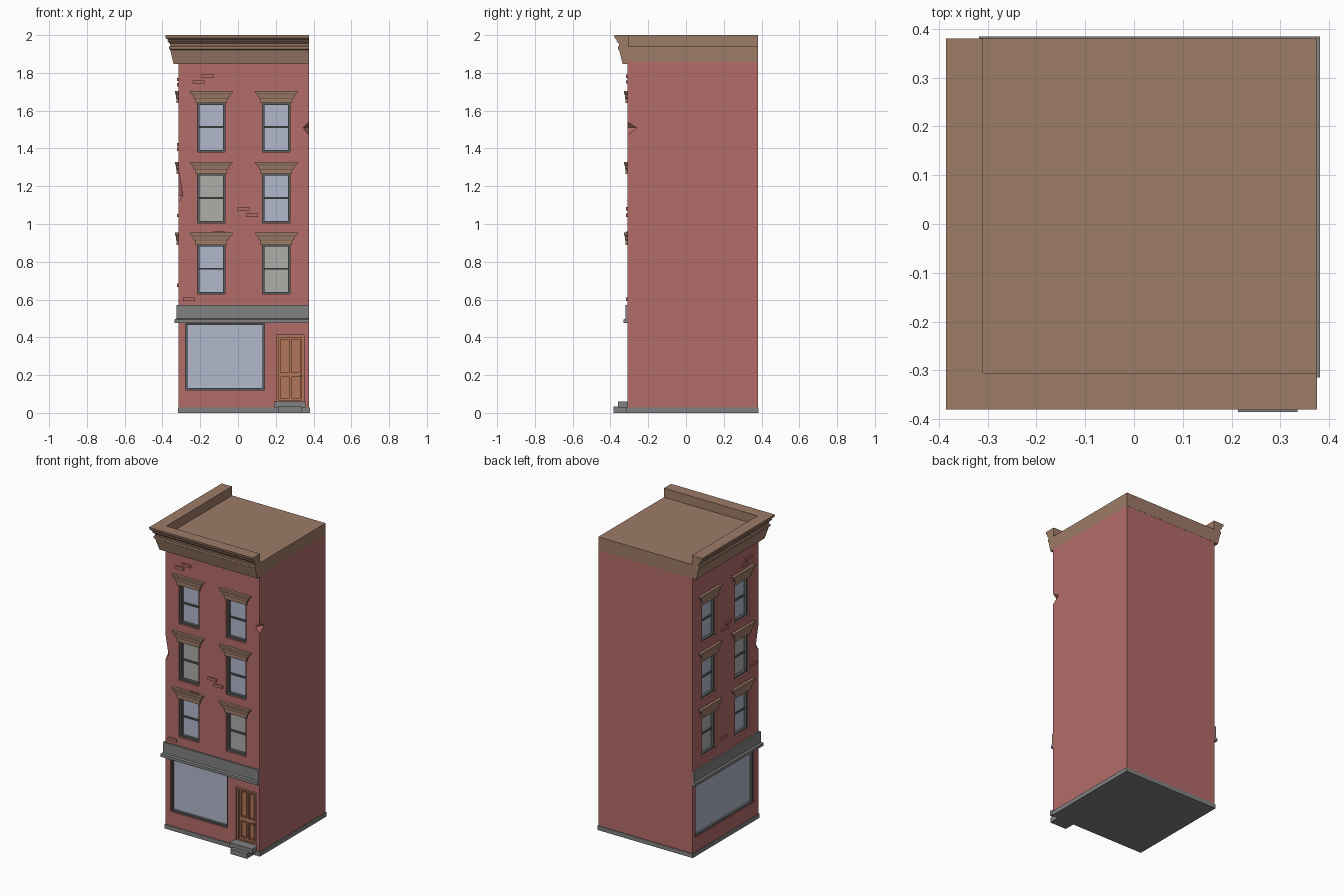
import bpy, bmesh

if "Cube" in bpy.data.objects:
    bpy.data.objects.remove(bpy.data.objects["Cube"])

RED, BROWN = (0.45, 0.15, 0.14), (0.34, 0.20, 0.14)
STONE, DARK = (0.22, 0.22, 0.22), (0.10, 0.11, 0.11)
GLASS, BLIND, WOOD = (0.44, 0.48, 0.60), (0.42, 0.42, 0.40), (0.45, 0.18, 0.10)
X0, X1, Y0, Y1 = -0.315, 0.375, -0.31, 0.38   # wall planes
mats = {}


def material(name, color):
    if color not in mats:
        mats[color] = bpy.data.materials.new(name + "_color")
        mats[color].diffuse_color = (*color, 1)
    return mats[color]


def part(name, color, solids):
    """One object from several solids; each solid is a list of rings lofted and capped."""
    bm = bmesh.new()
    for rings in solids:
        vs = [[bm.verts.new(p) for p in r] for r in rings]
        n = len(vs[0])
        for a, b in zip(vs, vs[1:]):
            for i in range(n):
                j = (i + 1) % n
                bm.faces.new((a[i], a[j], b[j], b[i]))
        bm.faces.new(vs[0])
        bm.faces.new(vs[-1])
    bmesh.ops.recalc_face_normals(bm, faces=bm.faces)
    me = bpy.data.meshes.new(name)
    bm.to_mesh(me)
    bm.free()
    ob = bpy.data.objects.new(name, me)
    bpy.context.collection.objects.link(ob)
    if color:
        me.materials.append(material(name, color))
    return ob


def rect(x0, x1, y0, y1, z):
    return [(x0, y0, z), (x1, y0, z), (x1, y1, z), (x0, y1, z)]


def box(x0, x1, y0, y1, z0, z1):
    return [rect(x0, x1, y0, y1, z0), rect(x0, x1, y0, y1, z1)]


def on_wall(side, u0, u1, d0, d1, z):
    """Rectangle on a street wall: u runs along it, d points out of it."""
    if side == "front":
        return rect(u0, u1, Y0 - d1, Y0 - d0, z)
    return rect(X0 - d1, X0 - d0, u0, u1, z)


def wbox(side, u0, u1, d0, d1, z0, z1):
    return [on_wall(side, u0, u1, d0, d1, z) for z in (z0, z1)]


def frame(side, u0, u1, z0, z1, t, d0, d1):
    return [wbox(side, u0, u0 + t, d0, d1, z0, z1),
            wbox(side, u1 - t, u1, d0, d1, z0, z1),
            wbox(side, u0 + t, u1 - t, d0, d1, z0, z0 + t),
            wbox(side, u0 + t, u1 - t, d0, d1, z1 - t, z1)]


def street_band(name, color, profile):
    """Moulding that runs along the front and turns down the left side."""
    part(name, color, [[
        [(X1, Y0 - d, z) for d, z in profile],
        [(X0 - d, Y0 - d, z) for d, z in profile],
        [(X0 - d, Y1, z) for d, z in profile]]])


def chip(x, y, z, r, up, down):
    def diamond(s, h):
        return [(x + r[0] * s, y, h), (x, y + r[1] * s, h),
                (x - r[0] * s, y, h), (x, y - r[1] * s, h)]
    return [diamond(0.01, z - down), diamond(1, z), diamond(0.01, z + up)]


cuts = []

# Upper windows with hoods, on both street sides
LINTEL = [(0.083, 0.010, 0), (0.083, 0.010, 0.022), (0.092, 0.012, 0.026),
          (0.098, 0.014, 0.042), (0.112, 0.018, 0.055), (0.114, 0.018, 0.064)]
for side, centres in (("front", (-0.142, 0.203)), ("left", (-0.137, 0.208))):
    for c, u in enumerate(centres):
        for f in range(3):
            z = 0.63 + 0.375 * f
            a, b, top = u - 0.073, u + 0.073, z + 0.262
            tag = f"{side}_{f + 1}_{c + 1}"
            cuts.append(wbox(side, a, b, -0.035, 0.1, z, top))
            part("window_frame_" + tag, DARK,
                 frame(side, a, b, z, top, 0.011, -0.036, -0.012)
                 + [wbox(side, a + 0.011, b - 0.011, -0.036, -0.022, z + 0.128, z + 0.138)])
            blind = (f, c) in ((0, 1), (1, 0))
            part("window_glass_" + tag, BLIND if blind else GLASS,
                 [wbox(side, a, b, -0.037, -0.031, z, top)])
            part("window_hood_" + tag, BROWN,
                 [[on_wall(side, u - w, u + w, -0.005, d, top - 0.002 + h) for w, d, h in LINTEL]])

# Shop windows
for side, a, b in (("front", -0.277, 0.14), ("left", -0.262, 0.348)):
    cuts.append(wbox(side, a, b, -0.03, 0.1, 0.122, 0.474))
    part("shop_frame_" + side, DARK, frame(side, a, b, 0.122, 0.474, 0.009, -0.031, -0.008))
    part("shop_glass_" + side, GLASS, [wbox(side, a, b, -0.032, -0.025, 0.122, 0.474)])

# Door with four sunken panels
cuts.append(wbox("front", 0.203, 0.35, -0.035, 0.1, 0.055, 0.413))
door = [wbox("front", 0.203, 0.35, -0.036, -0.028, 0.055, 0.413)]
door += frame("front", 0.203, 0.35, 0.055, 0.413, 0.013, -0.036, -0.008)
for a, b in ((0.216, 0.226), (0.27, 0.283), (0.327, 0.337)):
    door.append(wbox("front", a, b, -0.03, -0.018, 0.06, 0.4))
for a, b in ((0.226, 0.27), (0.283, 0.327)):
    for z0, z1 in ((0.06, 0.08), (0.19, 0.215), (0.388, 0.4)):
        door.append(wbox("front", a, b, -0.03, -0.018, z0, z1))
    for z0, z1 in ((0.088, 0.182), (0.223, 0.38)):
        door.append(wbox("front", a + 0.007, b - 0.007, -0.03, -0.021, z0, z1))
part("door", WOOD, door)
part("door_knob", DARK, [wbox("front", 0.328, 0.338, -0.02, -0.004, 0.19, 0.201)])

# Brick walls, with openings and corner chips cut out
walls = part("brick_walls", RED, [box(X0, X1, Y0, Y1, 0.01, 1.86)])
cuts.append(chip(X1, Y0, 1.51, (0.03, 0.05), 0.03, 0.04))
cuts.append(chip(X0, Y0, 1.15, (0.024, 0.03), 0.14, 0.035))
cutter = part("opening_cutter", RED, cuts)
cutter.hide_render = True
cutter.hide_viewport = True
mod = walls.modifiers.new("openings", "BOOLEAN")
mod.operation, mod.solver, mod.object = "DIFFERENCE", "EXACT", cutter

# Loose bricks standing proud of the walls
bricks = []
for side, spots in (
        ("front", ((-0.16, 1.782), (-0.21, 1.752), (0.03, 1.08), (0.075, 1.047), (-0.1, 0.952), (-0.26, 0.602))),
        ("left", ((-0.2, 1.765), (-0.16, 1.738), (0.01, 1.42), (0.05, 1.395), (-0.26, 1.045), (0.06, 0.675)))):
    for u, z in spots:
        bricks.append(wbox(side, u - 0.032, u + 0.032, -0.005, 0.008, z - 0.009, z + 0.009))
part("loose_bricks", RED, bricks)

# Stone base and door steps
part("stone_base", STONE, [box(X0 - 0.003, X1 + 0.006, Y0 - 0.005, Y1 + 0.004, 0, 0.028)])
part("door_steps", STONE, [box(0.19, 0.357, -0.36, -0.27, 0.028, 0.06),
                           box(0.213, 0.335, -0.385, -0.30, 0, 0.034)])

# Shop sign band, roof and cornice with parapet
street_band("shop_band", STONE, [(-0.01, 0.476), (0.021, 0.476), (0.021, 0.495),
                                 (0.010, 0.500), (0.010, 0.572), (-0.01, 0.572)])
part("roof", BROWN, [box(X0, X1, Y0, Y1 + 0.001, 1.85, 1.94)])
street_band("cornice", BROWN, [(-0.005, 1.848), (0.026, 1.848), (0.044, 1.922), (0.050, 1.926),
                               (0.050, 1.940), (0.043, 1.943), (0.045, 1.955), (0.056, 1.965),
                               (0.058, 1.970), (0.052, 1.973), (0.062, 1.980), (0.068, 1.986),
                               (0.070, 2.0), (-0.005, 2.0)])

for m in bpy.data.materials:
    if m.users and not m.is_grease_pencil:
        m.use_nodes = True
        m.node_tree.nodes["Principled BSDF"].inputs["Base Color"].default_value = m.diffuse_color
